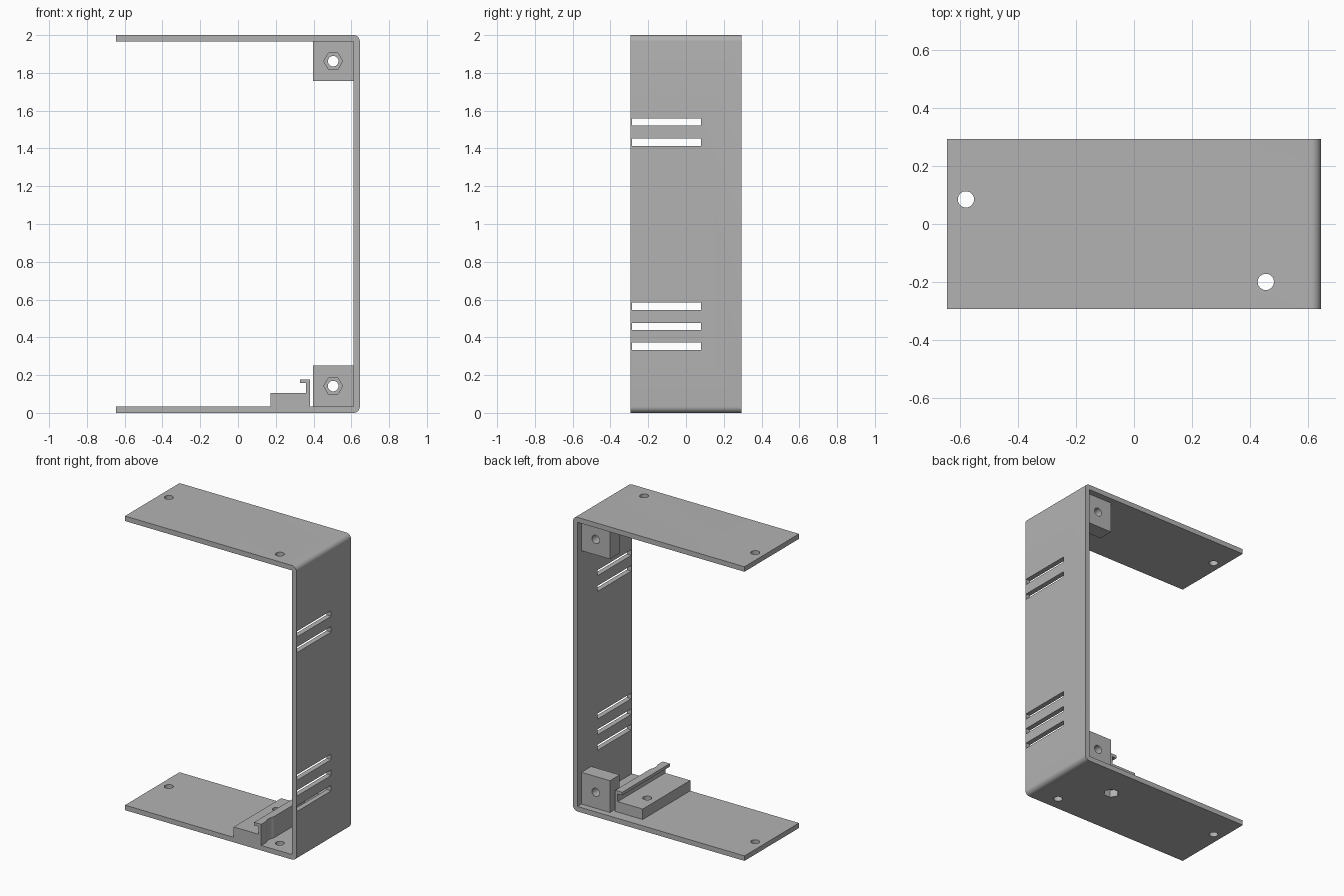
import bpy, bmesh, math
from mathutils import Matrix

if "Cube" in bpy.data.objects:
    bpy.data.objects.remove(bpy.data.objects["Cube"], do_unlink=True)

grey = bpy.data.materials.new("plain grey")
grey.use_nodes = True
grey.diffuse_color = (0.45, 0.45, 0.45, 1)
grey.node_tree.nodes["Principled BSDF"].inputs["Base Color"].default_value = grey.diffuse_color

W, D, H = 0.645, 0.293, 2.0      # half width, half depth, height
T = 0.034                        # sheet thickness
HOLE, NUT = 0.028, 0.05


def finish(name, bm):
    bmesh.ops.recalc_face_normals(bm, faces=bm.faces)
    mesh = bpy.data.meshes.new(name)
    bm.to_mesh(mesh)
    bm.free()
    mesh.materials.append(grey)
    obj = bpy.data.objects.new(name, mesh)
    bpy.context.collection.objects.link(obj)
    return obj


def extrude_profile(name, points, y0, y1):
    """Extrude an (x, z) outline along y."""
    bm = bmesh.new()
    face = bm.faces.new([bm.verts.new((x, y0, z)) for x, z in points])
    new = bmesh.ops.extrude_face_region(bm, geom=[face])["geom"]
    bmesh.ops.translate(bm, vec=(0, y1 - y0, 0),
                        verts=[v for v in new if isinstance(v, bmesh.types.BMVert)])
    return finish(name, bm)


def box(name, x0, x1, y0, y1, z0, z1):
    return extrude_profile(name, [(x0, z0), (x1, z0), (x1, z1), (x0, z1)], y0, y1)


def cylinder(centre, radius, length, sides=40, axis="Z"):
    bm = bmesh.new()
    turn = Matrix.Rotation(math.pi / 2, 4, "X") if axis == "Y" else Matrix()
    # first corner points along x
    spin = Matrix.Rotation(math.pi / 2, 4, "Z")
    bmesh.ops.create_cone(bm, cap_ends=True, segments=sides, radius1=radius, radius2=radius,
                          depth=length, matrix=Matrix.Translation(centre) @ turn @ spin)
    return finish("cutter", bm)


def cut(obj, cutters):
    for c in cutters:
        m = obj.modifiers.new("cut", "BOOLEAN")
        m.operation, m.solver, m.object = "DIFFERENCE", "EXACT", c
    bpy.context.view_layer.update()
    mesh = bpy.data.meshes.new_from_object(
        obj.evaluated_get(bpy.context.evaluated_depsgraph_get()))
    obj.modifiers.clear()
    obj.data = mesh
    for c in cutters:
        bpy.data.objects.remove(c, do_unlink=True)


def arc(cx, cz, r, start, steps=8):
    return [(cx + r * math.cos(start + math.pi / 2 * i / steps),
             cz + r * math.sin(start + math.pi / 2 * i / steps)) for i in range(steps + 1)]


# C-shaped frame with rounded outer corners
R = 0.033
outline = [(-W, 0)] + arc(W - R, R, R, -math.pi / 2) + arc(W - R, H - R, R, 0)
outline += [(-W, H), (-W, H - T), (W - T, H - T), (W - T, T), (-W, T)]
frame = extrude_profile("frame", outline, -D, D)

# screw holes, vent slots and the nut pocket under the clip base
clip_x, clip_y = 0.243, 0.07
cutters = [cylinder((x, y, z), HOLE, 0.2)
           for x, y in ((-0.58, 0.085), (0.455, -0.2)) for z in (0, H)]
cutters += [box("cutter", 0.5, 0.8, -0.285, 0.08, z - 0.019, z + 0.019)
            for z in (1.54, 1.433, 0.565, 0.458, 0.353)]
cutters.append(cylinder((clip_x, clip_y, 0), NUT, 0.2, sides=6))
cut(frame, cutters)

# corner blocks with a bolt hole and a nut pocket on the front side
for name, z0, z1 in (("lower_block", T, 0.25), ("upper_block", 1.757, H - T)):
    block = box(name, 0.397, W - T, 0.145, 0.25, z0, z1)
    centre_z = 0.142 if z0 < 1 else 1.862
    cut(block, [cylinder((0.504, 0.2, centre_z), HOLE, 0.3, axis="Y"),
                cylinder((0.504, 0.145, centre_z), NUT, 0.08, sides=6, axis="Y")])

# clip base with an upright lip along its edge
clip = extrude_profile("clip_base", [
    (0.173, T), (0.38, T), (0.38, 0.178), (0.327, 0.178),
    (0.327, 0.157), (0.361, 0.157), (0.361, 0.105), (0.173, 0.105)], -D, 0.218)
cut(clip, [cylinder((clip_x, clip_y, 0.1), HOLE, 0.3),
           cylinder((clip_x, clip_y, 0), NUT, 0.1, sides=6),
           cylinder((0.455, -0.2, 0.15), 0.085, 0.3)])

# crisp edges, smooth rounds
for obj in bpy.context.collection.objects:
    obj.select_set(obj.type == "MESH")
bpy.context.view_layer.objects.active = frame
bpy.ops.object.shade_smooth_by_angle(angle=math.radians(30))
